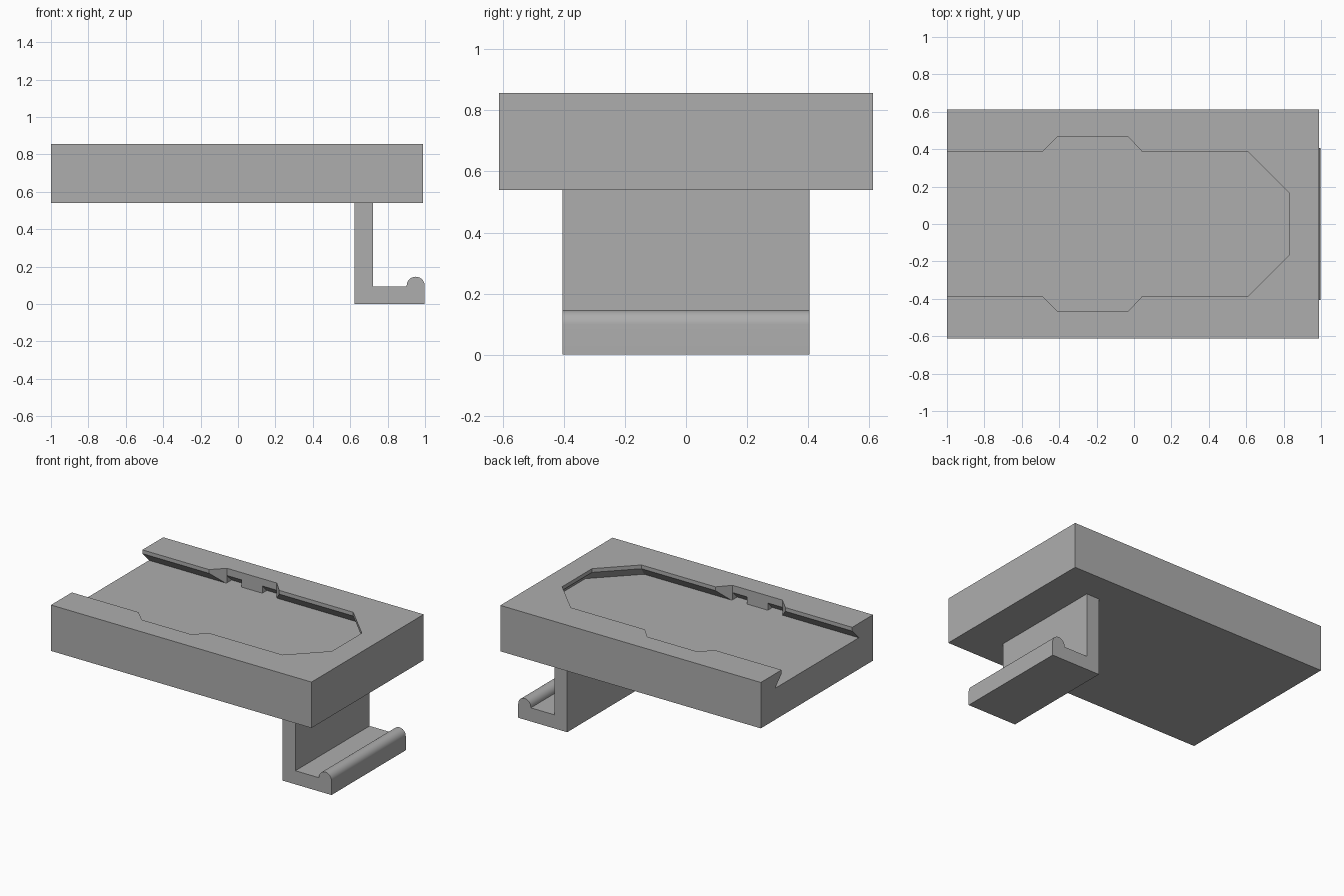
import bpy, bmesh, math

cube = bpy.data.objects.get("Cube")
if cube:
    bpy.data.objects.remove(cube, do_unlink=True)

grey = bpy.data.materials.new("plain_grey")
grey.use_nodes = True
colour = (0.42, 0.42, 0.42, 1)
grey.diffuse_color = colour
grey.node_tree.nodes["Principled BSDF"].inputs["Base Color"].default_value = colour

TOP, BOTTOM, DEPTH, LIP = 0.857, 0.54, 0.1, 0.026
FLOOR = TOP - DEPTH
UNDERCUT = 0.0725


def loft(name, rings):
    """Solid through matching rings of 3D points, capped at both ends."""
    bm = bmesh.new()
    loops = [[bm.verts.new(p) for p in ring] for ring in rings]
    n = len(loops[0])
    for a, b in zip(loops, loops[1:]):
        for i in range(n):
            j = (i + 1) % n
            bm.faces.new((a[i], a[j], b[j], b[i]))
    bm.faces.new(loops[0][::-1])
    bm.faces.new(loops[-1])
    bmesh.ops.recalc_face_normals(bm, faces=bm.faces)
    mesh = bpy.data.meshes.new(name)
    bm.to_mesh(mesh)
    bm.free()
    mesh.materials.append(grey)
    obj = bpy.data.objects.new(name, mesh)
    bpy.context.collection.objects.link(obj)
    return obj


def at_height(outline, z):
    return [(x, y, z) for x, y in outline]


def across(profile, axis, a, b):
    """Two rings of a side profile, extruded along x or y."""
    if axis == "x":
        return [[(s, u, v) for u, v in profile] for s in (a, b)]
    return [[(u, s, v) for u, v in profile] for s in (a, b)]


def carve(target, cutter):
    mod = target.modifiers.new("carve", "BOOLEAN")
    mod.operation = "DIFFERENCE"
    mod.solver = "EXACT"
    mod.object = cutter
    bpy.context.view_layer.objects.active = target
    bpy.ops.object.modifier_apply(modifier=mod.name)
    bpy.data.objects.remove(cutter, do_unlink=True)


def slot_outline(grow):
    """Slot plan, offset outwards by grow and open at the -x end."""
    k = grow * math.tan(math.radians(22.5))
    half = [(-1.1, 0.385 + grow), (0.61 + k, 0.385 + grow), (0.832 + grow, 0.163 + k)]
    return half + [(x, -y) for x, y in reversed(half)]


# Plate
rect = [(-1, -0.612), (0.99, -0.612), (0.99, 0.612), (-1, 0.612)]
plate = loft("plate", [at_height(rect, BOTTOM), at_height(rect, TOP)])

# Undercut sliding slot
rim = slot_outline(0)
carve(plate, loft("slot_cutter", [
    at_height(rim, TOP + 0.1), at_height(rim, TOP - LIP),
    at_height(slot_outline(UNDERCUT), FLOOR)]))

# Locking notches in both slot walls, with small pockets beneath
for side in (1, -1):
    notch = [(-0.49, 0.385), (-0.41, 0.465), (-0.03, 0.465), (0.045, 0.385),
             (0.045, 0.3), (-0.49, 0.3)]
    notch = [(x, y * side) for x, y in notch]
    carve(plate, loft("notch_cutter", [at_height(notch, FLOOR), at_height(notch, TOP + 0.1)]))
    pocket = [(0.44, TOP - 0.05), (0.465, TOP - 0.05), (0.515, FLOOR), (0.44, FLOOR)]
    pocket = [(y * side, z) for y, z in pocket]
    for x0, x1 in ((-0.41, -0.3), (-0.14, -0.03)):
        carve(plate, loft("pocket_cutter", across(pocket, "x", x0, x1)))

# Hook arm with a rounded bead along its free edge
bead = [(0.95 + 0.048 * math.cos(math.pi * i / 24), 0.098 + 0.048 * math.sin(math.pi * i / 24))
        for i in range(25)]
profile = [(0.624, BOTTOM), (0.624, 0), (0.998, 0)] + bead + [
    (0.902, 0.094), (0.722, 0.094), (0.722, BOTTOM)]
hook = loft("hook_arm", across(profile, "y", -0.405, 0.405))
bpy.ops.object.select_all(action="DESELECT")
hook.select_set(True)
bpy.context.view_layer.objects.active = hook
bpy.ops.object.shade_smooth_by_angle(angle=math.radians(30))
